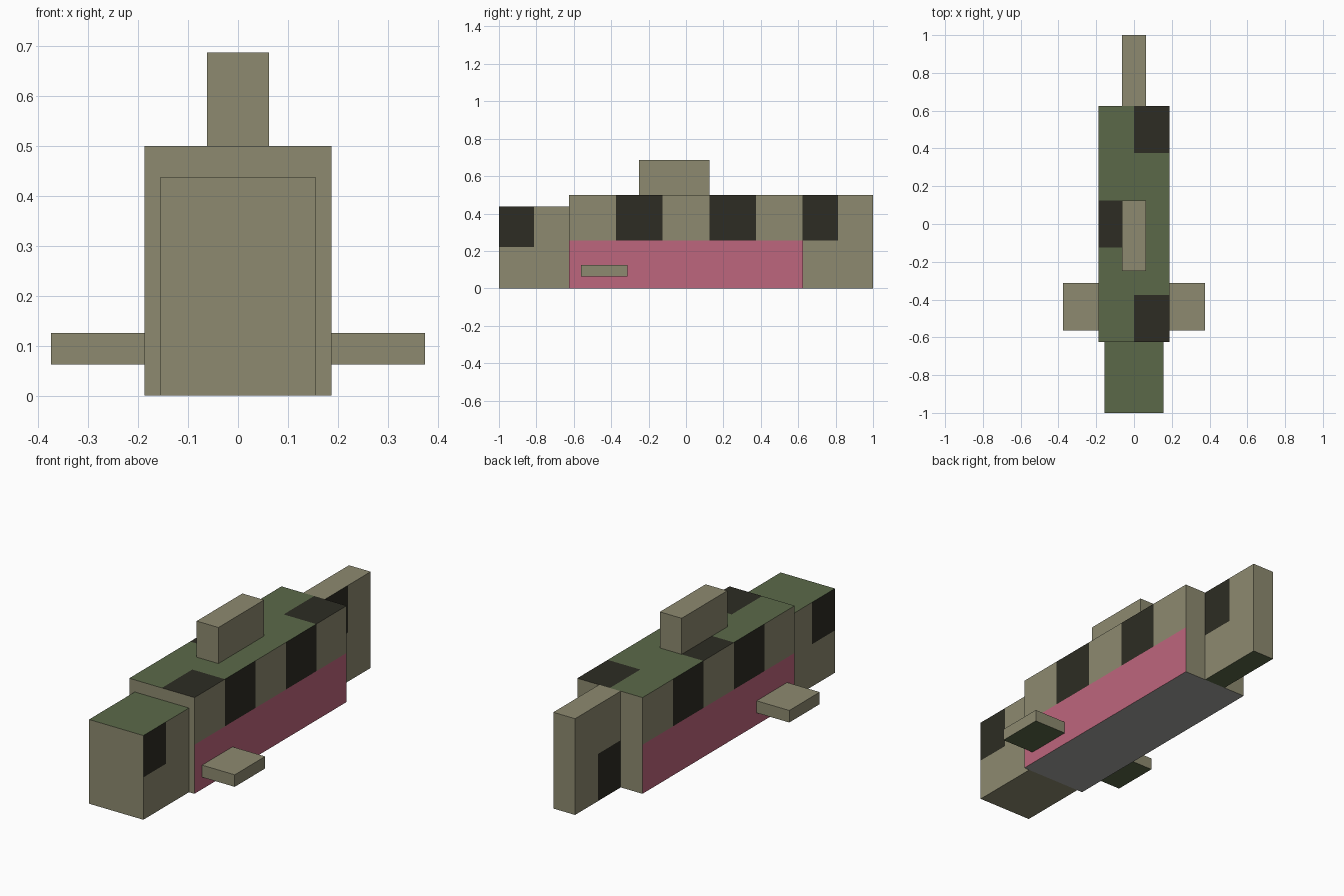
import bpy
import bmesh
from mathutils import Vector

old = bpy.data.objects.get("Cube")
if old:
    bpy.data.objects.remove(old, do_unlink=True)


def material(name, rgb):
    linear = [((c / 255 + 0.055) / 1.055) ** 2.4 for c in rgb] + [1.0]
    mat = bpy.data.materials.new(name)
    mat.use_nodes = True
    mat.diffuse_color = linear
    for node in mat.node_tree.nodes:
        if node.type == "BSDF_PRINCIPLED":
            node.inputs["Base Color"].default_value = linear
    return mat


TAN, GREEN, DARK, PINK, GREY = range(5)
materials = [
    material("tan_scales", (141, 138, 112)),
    material("back_green", (91, 105, 73)),
    material("dark_spots", (45, 44, 35)),
    material("side_pink", (190, 102, 125)),
    material("belly_grey", (165, 165, 162)),
]

LEFT, RIGHT = Vector((1, 0, 0)), Vector((-1, 0, 0))
UP, DOWN = Vector((0, 0, 1)), Vector((0, 0, -1))
AXES = (Vector((1, 0, 0)), Vector((0, 1, 0)), Vector((0, 0, 1)))


def facing(bm, normal):
    bm.normal_update()
    return [f for f in bm.faces if f.normal.dot(normal) > 0.9]


def paint(bm, normal, color, limits):
    """Cut the side facing normal at the limits {axis: (low, high)}, colour what lies inside."""
    for axis, pair in limits.items():
        for value in pair:
            faces = facing(bm, normal)
            geom = set(faces)
            for f in faces:
                geom.update(f.edges)
                geom.update(f.verts)
            bmesh.ops.bisect_plane(bm, geom=list(geom), dist=1e-5,
                                   plane_co=AXES[axis] * value, plane_no=AXES[axis])
    for f in facing(bm, normal):
        center = f.calc_center_median()
        if all(low < center[a] < high for a, (low, high) in limits.items()):
            f.material_index = color


def box(name, x, y, z, paints=()):
    """Box between the given ranges, with painted areas."""
    bm = bmesh.new()
    bmesh.ops.create_cube(bm, size=1)
    for v in bm.verts:
        for axis, (low, high) in enumerate((x, y, z)):
            v.co[axis] = low if v.co[axis] < 0 else high
    for normal, color, limits in paints:
        paint(bm, normal, color, limits)
    mesh = bpy.data.meshes.new(name)
    bm.to_mesh(mesh)
    bm.free()
    for mat in materials:
        mesh.materials.append(mat)
    obj = bpy.data.objects.new(name, mesh)
    bpy.context.scene.collection.objects.link(obj)
    return obj


W = 0.1875   # half width of the body
L = 0.625    # half length of the body

# Body: green back with staggered spots, pink lower sides, grey belly
body_paint = [
    (UP, GREEN, {}),
    (DOWN, GREY, {}),
    (UP, DARK, {0: (0, W), 1: (-L, -0.375)}),
    (UP, DARK, {0: (0, W), 1: (0.375, L)}),
    (UP, DARK, {0: (-W, 0), 1: (-0.125, 0.125)}),
]
for side in (LEFT, RIGHT):
    body_paint.append((side, PINK, {2: (0, 0.255)}))
    for start in (-0.375, 0.125):
        body_paint.append((side, DARK, {1: (start, start + 0.25), 2: (0.255, 0.5)}))
box("body", (-W, W), (-L, L), (0, 0.5), body_paint)

# Head: green top and a spot on each cheek
head_paint = [(UP, GREEN, {})]
for side in (LEFT, RIGHT):
    head_paint.append((side, DARK, {1: (-1, -0.8125), 2: (0.22, 0.4375)}))
box("head", (-0.156, 0.156), (-1, -L), (0, 0.4375), head_paint)

# Tail fin: spot high on the left, low on the right
box("tail_fin", (-0.0625, 0.0625), (L, 1), (0, 0.5), [
    (DOWN, GREEN, {}),
    (LEFT, DARK, {1: (L, 0.8125), 2: (0.255, 0.5)}),
    (RIGHT, DARK, {1: (L, 0.8125), 2: (0, 0.245)}),
])

# Back fin
box("back_fin", (-0.0625, 0.0625), (-0.25, 0.125), (0.5, 0.6875))

# Side fins with green undersides
for name, x in (("left_fin", (W, 2 * W)), ("right_fin", (-2 * W, -W))):
    box(name, x, (-0.5625, -0.3125), (0.0625, 0.125), [(DOWN, GREEN, {})])
